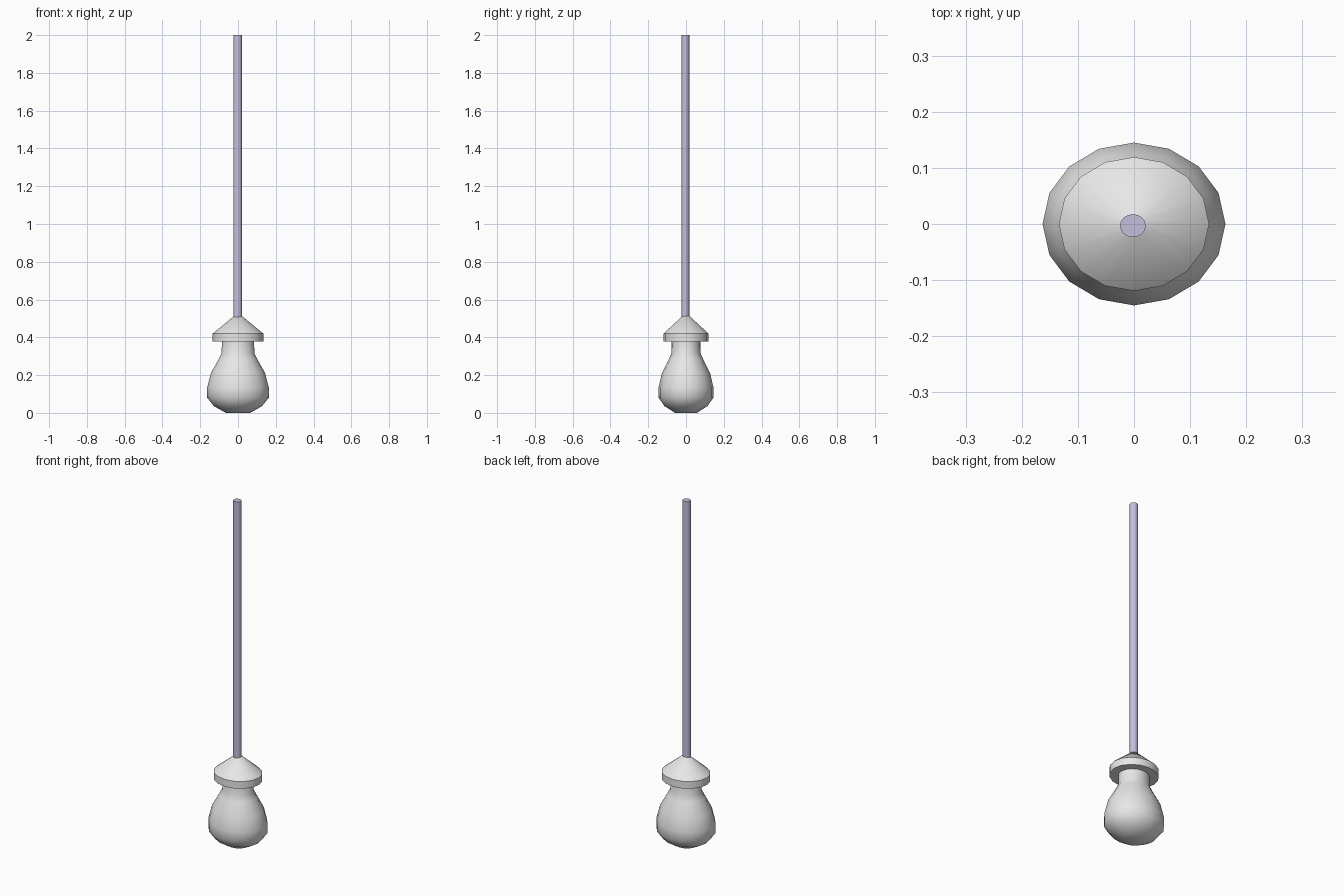
import bpy, bmesh, math

cube = bpy.data.objects.get("Cube")
if cube:
    bpy.data.objects.remove(cube, do_unlink=True)

SIDES = 16
DEPTH = 0.89  # front-to-back squash of every round part


def material(name, color):
    mat = bpy.data.materials.new(name)
    mat.use_nodes = True
    mat.diffuse_color = color
    mat.node_tree.nodes["Principled BSDF"].inputs["Base Color"].default_value = color
    return mat


def lathe(name, profile, mat, center=(0, 0)):
    """Spin a bottom-to-top (radius, height) profile and close both ends."""
    bm = bmesh.new()
    rings = []
    for radius, z in profile:
        ring = []
        for i in range(SIDES):
            a = math.tau * i / SIDES
            ring.append(bm.verts.new((radius * math.cos(a), radius * DEPTH * math.sin(a), z)))
        rings.append(ring)
    for low, high in zip(rings, rings[1:]):
        for i in range(SIDES):
            j = (i + 1) % SIDES
            bm.faces.new((low[i], low[j], high[j], high[i]))
    bm.faces.new(rings[0][::-1])
    bm.faces.new(rings[-1])
    mesh = bpy.data.meshes.new(name)
    bm.to_mesh(mesh)
    bm.free()
    mesh.materials.append(mat)
    obj = bpy.data.objects.new(name, mesh)
    obj.location = (*center, 0)
    bpy.context.collection.objects.link(obj)
    bpy.ops.object.select_all(action="DESELECT")
    obj.select_set(True)
    bpy.context.view_layer.objects.active = obj
    bpy.ops.object.shade_smooth_by_angle(angle=math.radians(45))
    return obj


white = material("Soft white", (0.8, 0.8, 0.8, 1))
lavender = material("Pale lavender", (0.55, 0.52, 0.72, 1))

# Pear-shaped bulb with a straight neck
lathe("bulb", [(0.064, 0), (0.128, 0.036), (0.163, 0.08), (0.163, 0.135),
               (0.144, 0.21), (0.102, 0.285), (0.087, 0.315), (0.085, 0.38)], white)

# Conical socket cap with a short upright rim
lathe("socket_cap", [(0.134, 0.378), (0.134, 0.42), (0.022, 0.512)], white)

# Long hanging cord
lathe("cord", [(0.023, 0.505), (0.023, 2)], lavender, (-0.002, -0.003))
